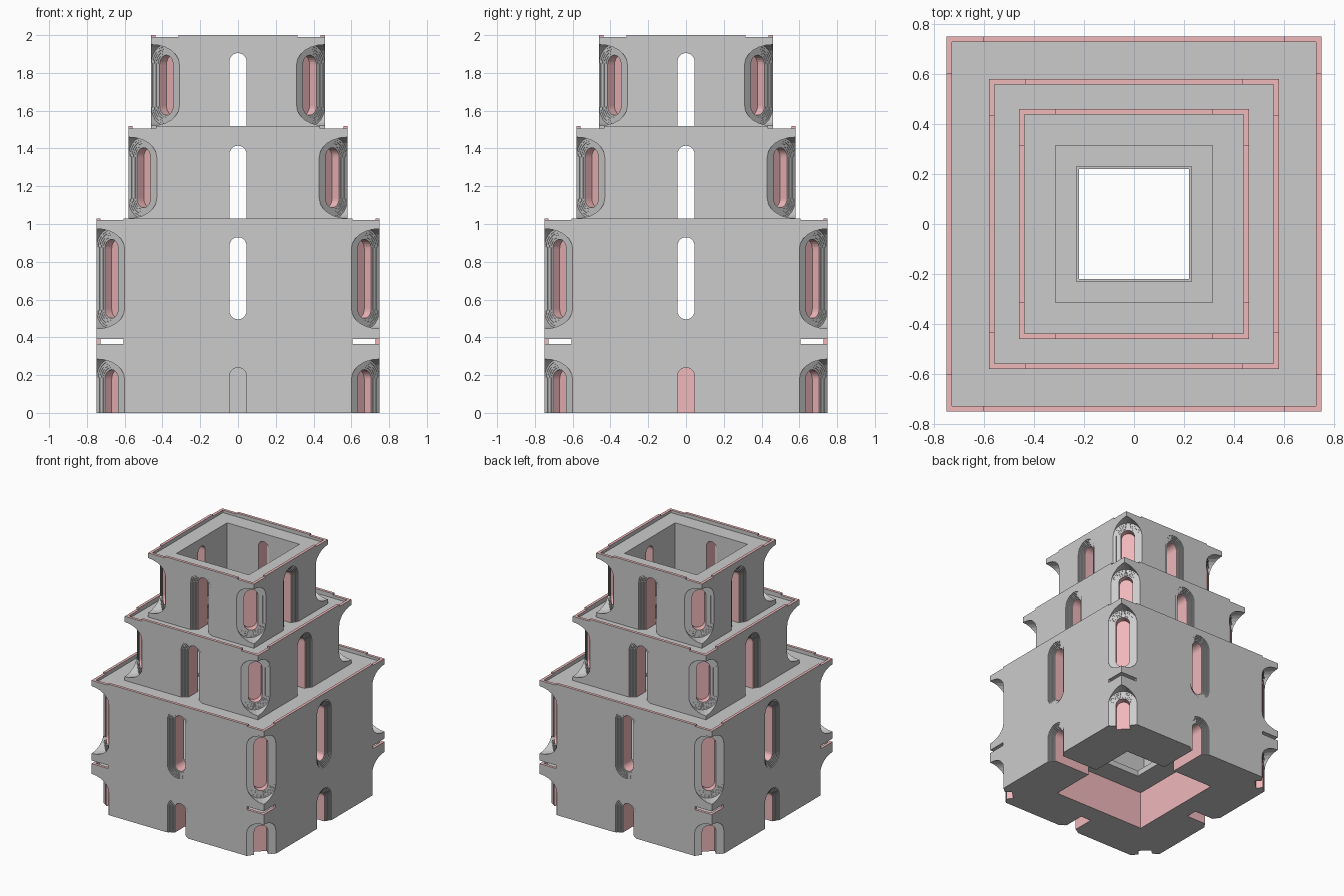
import bpy, bmesh, math
from mathutils import Matrix, Vector

if "Cube" in bpy.data.objects:
    bpy.data.objects.remove(bpy.data.objects["Cube"])

red = bpy.data.materials.new("red_trim")
red.diffuse_color = (0.87, 0.48, 0.5, 1)
red.use_nodes = True
red.node_tree.nodes["Principled BSDF"].inputs["Base Color"].default_value = red.diffuse_color


def finish(name, bm):
    """Turn a bmesh into an object with slot 0 plain and slot 1 red."""
    bmesh.ops.recalc_face_normals(bm, faces=bm.faces)
    me = bpy.data.meshes.new(name)
    bm.to_mesh(me)
    bm.free()
    me.materials.append(None)
    me.materials.append(red)
    ob = bpy.data.objects.new(name, me)
    bpy.context.collection.objects.link(ob)
    return ob


def skin(bm, rings, mats, closed):
    """Bridge successive rings of vertices with quads."""
    loops = [[bm.verts.new(p) for p in r] for r in rings]
    n = len(loops[0])
    for i in range(len(loops) if closed else len(loops) - 1):
        a, b = loops[i], loops[(i + 1) % len(loops)]
        for j in range(n):
            k = (j + 1) % n
            bm.faces.new((a[j], a[k], b[k], b[j])).material_index = mats[i]
    return loops


def outline(h, h0, z0, z1, round_base):
    """Arch (or stadium) outline of half width h, concentric with h0."""
    n = 12
    pts = [(h * math.cos(math.pi * i / n), z1 - h0 + h * math.sin(math.pi * i / n))
           for i in range(n + 1)]
    if round_base:
        pts += [(-h * math.cos(math.pi * i / n), z0 + h0 - h * math.sin(math.pi * i / n))
                for i in range(n + 1)]
    else:
        zb = z0 - 0.1 + h0 - h
        pts += [(-h, zb), (h, zb)]
    return pts


def stepped_cutter(bm, angle, radius, h0, h1, first, step, depth, z0, z1, round_base, back):
    """Opening that narrows in small ledges and then runs straight inwards."""
    steps = 5
    stations, r = [(radius + 0.05, h0)], radius - first
    for i in range(steps):
        h = h0 + (h1 - h0) * i / steps
        stations += [(r, h), (r, h0 + (h1 - h0) * (i + 1) / steps)]
        r -= step
    stations.append((radius - depth, h1))
    rot = Matrix.Rotation(angle, 4, 'Z')
    rings = [[rot @ Vector((x, -rr, z)) for x, z in outline(h, h0, z0, z1, round_base)]
             for rr, h in stations]
    mats = [0] * (len(rings) - 2) + [1]
    loops = skin(bm, rings, mats, False)
    bm.faces.new(loops[0])
    bm.faces.new(loops[-1]).material_index = back


def tier(name, half, z0, slab, corner, top, cavity, ceiling, hole,
         win, win_round, niche, niche_round, depths, cavity_mat=0):
    # hollow square body: outer wall, rim, floor slab, hole, inner cavity
    prof = [(half, z0), (half, corner), (half - 0.022, corner), (half - 0.022, slab),
            (hole, slab), (hole, ceiling), (cavity, ceiling), (cavity, z0)]
    bm = bmesh.new()
    rings = [[(-a, -a, z), (a, -a, z), (a, a, z), (-a, a, z)] for a, z in prof]
    skin(bm, rings, [0, 1, 0, 0, 0, 0, cavity_mat, 0], True)
    body = finish(name, bm)

    # windows in the four sides and niches in the four corners
    bm = bmesh.new()
    for k in range(4):
        a = k * math.pi / 2
        stepped_cutter(bm, a, half, 0.09, 0.045, 0.006, 0.006, depths[k],
                       *win, win_round, 0)
        stepped_cutter(bm, a + math.pi / 4, half * math.sqrt(2), 0.106, 0.05,
                       0.106, 0.002, 0.165, *niche, niche_round, 1)
    cutter = finish(name + "_cutter", bm)
    cutter.hide_render = True
    mod = body.modifiers.new("openings", 'BOOLEAN')
    mod.operation = 'DIFFERENCE'
    mod.solver = 'EXACT'
    mod.object = cutter
    bpy.context.view_layer.update()
    bpy.context.view_layer.objects.active = body
    bpy.ops.object.modifier_apply(modifier=mod.name)
    bpy.data.objects.remove(cutter)

    # raised middle lengths of the rim
    bm = bmesh.new()
    w = half - 0.145
    for k in range(4):
        m = (Matrix.Rotation(k * math.pi / 2, 4, 'Z')
             @ Matrix.Translation((0, -half + 0.011, (corner + top) / 2))
             @ Matrix.Diagonal((2 * w, 0.022, top - corner, 1)))
        bmesh.ops.create_cube(bm, size=1, matrix=m)
    bmesh.ops.recalc_face_normals(bm, faces=bm.faces)
    for f in bm.faces:
        c, n = f.calc_center_median(), f.normal
        long_side = abs(n.z) < 0.5 and f.calc_area() > w * (top - corner)
        f.material_index = 0 if long_side else 1
    finish(name + "_rim", bm)


through = [0.17] * 4
# base with doors: two blind, two opening into the chamber
tier("base", 0.75, 0.0, 0.345, 0.365, 0.39, 0.40, 0.30, 0.225,
     (0.0, 0.285), False, (0.0, 0.285), False, [0.2, 0.38, 0.38, 0.2], 1)
# lower storey
tier("lower_storey", 0.75, 0.39, 1.0, 1.02, 1.03, 0.605, 0.98, 0.22,
     (0.45, 0.975), True, (0.445, 0.975), True, through)
# middle storey
tier("middle_storey", 0.58, 1.0, 1.485, 1.505, 1.52, 0.435, 1.465, 0.23,
     (1.0, 1.46), False, (1.03, 1.46), True, through)
# upper storey, open at the top
tier("upper_storey", 0.46, 1.485, 1.97, 1.99, 2.0, 0.317, 1.95, 0.315,
     (1.485, 1.95), False, (1.52, 1.95), True, through)
